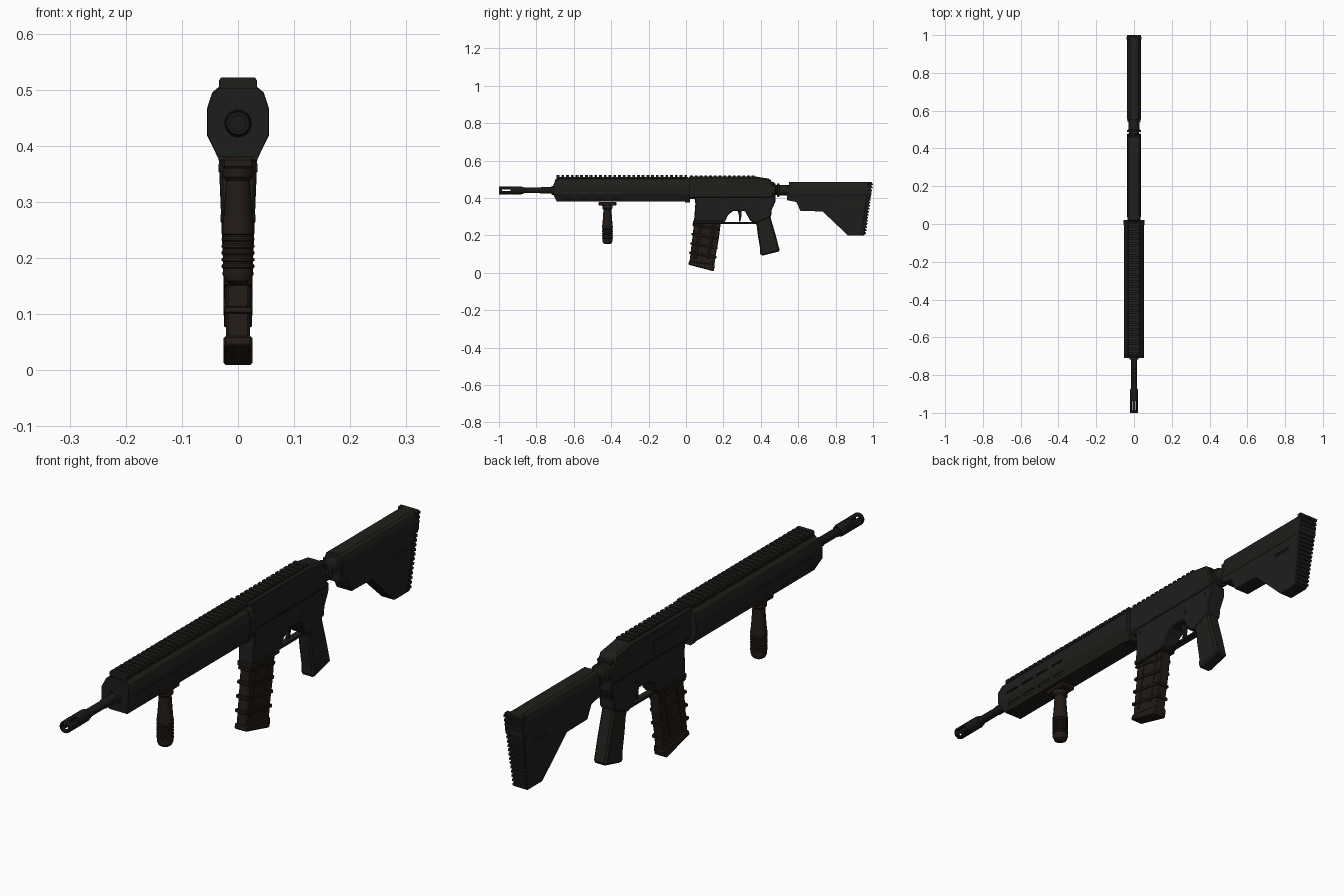
import bpy, bmesh, math
from mathutils import Matrix, Vector

if "Cube" in bpy.data.objects:
    bpy.data.objects.remove(bpy.data.objects["Cube"])


def material(name, rgb):
    m = bpy.data.materials.new(name)
    m.diffuse_color = (*rgb, 1)
    m.use_nodes = True
    m.node_tree.nodes["Principled BSDF"].inputs["Base Color"].default_value = m.diffuse_color
    return m


BODY = material("dark_green_grey", (0.013, 0.014, 0.011))
BROWN = material("dark_brown", (0.017, 0.011, 0.008))
BARREL = material("black_steel", (0.009, 0.009, 0.009))


def finish(name, bm, mat, bevel=0, smooth=False):
    bmesh.ops.recalc_face_normals(bm, faces=bm.faces)
    me = bpy.data.meshes.new(name)
    bm.to_mesh(me)
    bm.free()
    ob = bpy.data.objects.new(name, me)
    bpy.context.collection.objects.link(ob)
    me.materials.append(mat)
    if bevel:
        b = ob.modifiers.new("bevel", 'BEVEL')
        b.width, b.segments, b.limit_method = bevel, 1, 'ANGLE'
    if smooth:
        bpy.ops.object.select_all(action='DESELECT')
        ob.select_set(True)
        bpy.context.view_layer.objects.active = ob
        bpy.ops.object.shade_smooth_by_angle(angle=math.radians(35))
    return ob


def bridge(bm, a, b):
    bm.faces.new(a)
    bm.faces.new(b)
    for i in range(len(a)):
        j = (i + 1) % len(a)
        bm.faces.new((a[i], a[j], b[j], b[i]))


def side_profile(name, pts, width, mat=BODY, bevel=0.004):
    """Side outline (y, z) widened along x; width is a number or a function of z."""
    w = width if callable(width) else (lambda z: width)
    bm = bmesh.new()
    bridge(bm, *[[bm.verts.new((s * w(z), y, z)) for y, z in pts] for s in (-1, 1)])
    return finish(name, bm, mat, bevel)


def long_section(name, half, y0, y1, mat=BODY, bevel=0):
    """Half cross-section (x, z), mirrored and run along y; y0 may depend on z."""
    pts = half + [(-x, z) for x, z in reversed(half)]
    f = y0 if callable(y0) else (lambda z: y0)
    bm = bmesh.new()
    bridge(bm, [bm.verts.new((x, f(z), z)) for x, z in pts],
           [bm.verts.new((x, y1, z)) for x, z in pts])
    return finish(name, bm, mat, bevel)


def lathe(name, prof, centre, axis, mat, n=24):
    """Turn (radius, distance) points round the y or z axis."""
    bm = bmesh.new()
    vs = [bm.verts.new((r, 0, t)) for r, t in prof]
    es = [bm.edges.new(e) for e in zip(vs, vs[1:])]
    bmesh.ops.spin(bm, geom=vs + es, cent=(0, 0, 0), axis=(0, 0, 1),
                   angle=math.tau, steps=n, use_duplicate=False)
    bmesh.ops.remove_doubles(bm, verts=bm.verts, dist=1e-5)
    if axis == 'y':
        bm.transform(Matrix.Rotation(-math.pi / 2, 4, 'X'))
    bm.transform(Matrix.Translation(centre))
    return finish(name, bm, mat, smooth=True)


def boxes(name, items, mat=BODY, bevel=0):
    """Many boxes in one object: (centre, size, rotation matrix)."""
    bm = bmesh.new()
    for c, s, rot in items:
        m = Matrix.Translation(c) @ rot @ Matrix.Diagonal((*s, 1))
        bmesh.ops.create_cube(bm, size=1, matrix=m)
    return finish(name, bm, mat, bevel)


def cut(ob, items):
    c = boxes("cutter", items)
    c.hide_render = True
    m = ob.modifiers.new("slots", 'BOOLEAN')
    m.operation, m.object, m.solver = 'DIFFERENCE', c, 'EXACT'
    bpy.context.view_layer.objects.active = ob
    bpy.ops.object.modifier_apply(modifier=m.name)
    bpy.data.objects.remove(c)


ID = Matrix.Identity(4)


def turn(a, axis):
    return Matrix.Rotation(a, 4, axis)


# Barrel and slotted muzzle
lathe("barrel", [(0, -.88), (.015, -.88), (.015, -.78), (.017, -.775), (.017, -.69), (0, -.69)],
      (0, 0, .44), 'y', BARREL)
muzzle = lathe("muzzle", [(.014, -.9), (.014, -1), (.02, -1), (.022, -.996), (.022, -.945),
               (.02, -.94), (.022, -.935), (.022, -.885), (.018, -.87), (.014, -.87), (.014, -.9)],
               (0, 0, .44), 'y', BARREL)
slots = []
for k in range(6):
    a = k * math.tau / 6
    slots.append((Vector((.02 * math.cos(a), -.962, .44 + .02 * math.sin(a))),
                  (.016, .045, .008), turn(-a, 'Y')))
cut(muzzle, slots)

# Handguard with side and lower slots
guard = long_section("handguard", [(.036, .38), (.054, .42), (.054, .465), (.045, .492), (.034, .502)],
                     lambda z: -.69 if z < .4 else (-.71 if z < .48 else -.697), .012)
slots = []
for s in (-1, 1):
    for k in range(4):
        y = -.63 + k * .085
        slots.append((Vector((s * .054, y, .443)), (.012, .06, .008), ID))
        slots.append((Vector((s * .045, y, .40)), (.012, .06, .01), turn(s * math.radians(24), 'Y')))
cut(guard, slots)
lathe("barrel_collar", [(.016, -.712), (.016, -.718), (.023, -.718), (.025, -.7)], (0, 0, .44), 'y', BODY)
long_section("handguard_rear_band", [(.034, .375), (.055, .418), (.055, .467), (.046, .495), (.034, .505)],
             -.005, .022)

# Top rails and teeth
long_section("front_rail", [(.028, .498), (.028, .513)], -.69, .01)
tooth = [(.03, .502), (.034, .506), (.034, .516), (.03, .522)]
pts = tooth + [(-x, z) for x, z in reversed(tooth)]
bm = bmesh.new()
for k in range(28):
    y = -.692 + k * .0253
    bridge(bm, [bm.verts.new((x, y, z)) for x, z in pts], [bm.verts.new((x, y + .015, z)) for x, z in pts])
finish("front_rail_teeth", bm, BODY)
boxes("rear_rail_teeth", [(Vector((0, .03 + k * .0253, .513)), (.052, .015, .016), ID) for k in range(14)])

# Receiver
side_profile("upper_receiver", [(.012, .395), (.012, .515), (.37, .515), (.385, .512), (.45, .502),
             (.47, .465), (.47, .395)], .034, bevel=.008)
side_profile("lower_receiver", [(.045, .405), (.05, .37), (.042, .265), (.192, .265), (.21, .275),
             (.222, .305), (.25, .33), (.315, .33), (.345, .275), (.375, .265), (.455, .30),
             (.458, .335), (.478, .38), (.478, .415), (.46, .415)], lambda z: .033 - (.4 - z) * .03)
side_profile("magwell_lip", [(.038, .262), (.038, .28), (.196, .28), (.196, .262)], .0315, bevel=.003)
boxes("receiver_seams", [(Vector((s * .033, .25, .407)), (.006, .43, .008), ID) for s in (-1, 1)], bevel=.002)
boxes("ejection_cover", [(Vector((-.034, .16, .45)), (.005, .15, .045), ID)], bevel=.002)
boxes("charging_handle", [(Vector((0, .462, .477)), (.06, .02, .014), ID)], bevel=.003)
for nm, y, z in (("front_pin", .07, .385), ("trigger_pin", .33, .36), ("rear_pin", .44, .385)):
    bm = bmesh.new()
    bmesh.ops.create_cone(bm, cap_ends=True, segments=12, radius1=.007, radius2=.007, depth=.069,
                          matrix=Matrix.Translation((0, y, z)) @ turn(math.pi / 2, 'Y'))
    finish(nm, bm, BODY)

# Trigger, guard and grip
side_profile("trigger_guard", [(.185, .26), (.185, .27), (.375, .27), (.375, .26)], .014, bevel=.002)
side_profile("trigger", [(.275, .335), (.284, .30), (.282, .275), (.29, .272), (.296, .30), (.296, .335)],
             .008, bevel=.002)
side_profile("pistol_grip", [(.36, .30), (.378, .25), (.384, .20), (.396, .13), (.395, .1), (.405, .09),
             (.502, .115), (.48, .2), (.455, .285), (.45, .31)], .026, bevel=.008)

# Magazine: curved body, ribs, spine and floor plate
front = [(.044, .285), (.036, .20), (.026, .12), (.018, .05)]
back = [(.15, .03), (.16, .10), (.175, .18), (.188, .285)]
side_profile("magazine", front + back, .021, BROWN)
side_profile("magazine_floor", [(.016, .062), (.012, .043), (.147, .008), (.153, .03), (.153, .045)],
             .0255, BROWN)
tilt = turn(math.radians(-10), 'X')
ribs = [(Vector((0, .111 - (.27 - z) * .12, z)), (.05, .148, .012), tilt) for z in (.245, .195, .145, .095)]
boxes("magazine_ribs", ribs, BROWN, .002)
boxes("magazine_spines", [(Vector((0, .10 + d, .17)), (.047, .014, .19), tilt) for d in (-.035, .035)],
      BROWN, .002)

# Foregrip with mounting clamp
boxes("foregrip_clamp", [(Vector((0, -.42, .369)), (.056, .096, .02), ID)], BROWN, .004)
prof = [(0, .153), (.014, .153), (.023, .159), (.028, .172)]
for k in range(6):
    z = .178 + k * .012
    prof += [(.0265, z), (.0265, z + .003), (.029, z + .005), (.029, z + .009)]
prof += [(.027, .26), (.0245, .29), (.0225, .32), (.0215, .338), (.027, .344), (.028, .36), (.026, .37), (0, .37)]
lathe("foregrip", prof, (0, -.42, 0), 'z', BROWN)

# Buffer tube with lock ring
lathe("buffer_tube", [(0, .46), (.036, .46), (.036, .477), (.026, .48), (.026, .487), (.036, .488),
                      (.036, .498), (.028, .5), (.028, .57), (0, .57)], (0, 0, .442), 'y', BODY)

# Stock: tapered blade, upper cheek tube, ribbed pad
stock = side_profile("stock", [(.54, .462), (.54, .388), (.59, .378), (.612, .33), (.73, .328), (.865, .2),
                     (.95, .2), (.985, .44), (.985, .462)], lambda z: .035 - (.46 - z) * .036, bevel=0)
cut(stock, [(Vector((s * .033, .88, .365)), (.014, .07, .012), ID) for s in (-1, 1)])
long_section("stock_cheek", [(.034, .405), (.038, .42), (.038, .455), (.03, .478), (.022, .484)], .552, .99)
side_profile("stock_pad", [(.975, .484), (.995, .484), (.955, .2), (.935, .2)],
             lambda z: .039 - (.485 - z) * .042, bevel=.004)
pad = []
for k in range(17):
    z = .212 + k * .0163
    pad.append((Vector((0, .956 + (z - .2) * .141, z)),
                (2 * (.038 - (.485 - z) * .042), .009, .009), turn(math.radians(-8), 'X')))
boxes("stock_pad_ribs", pad)
